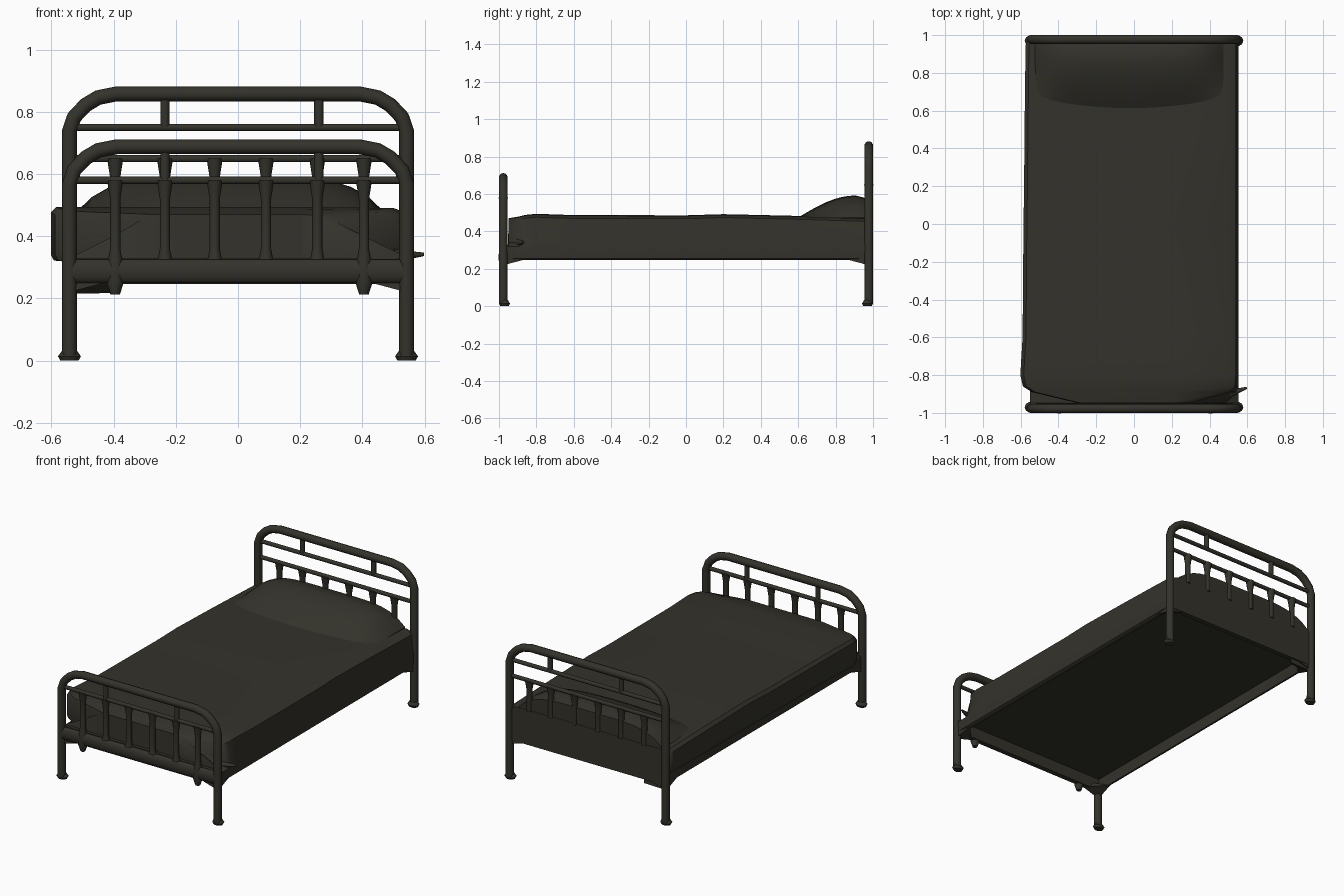
import bpy, bmesh, math

cube = bpy.data.objects.get("Cube")
if cube:
    bpy.data.objects.remove(cube, do_unlink=True)

# Single dark olive paint
paint = bpy.data.materials.new("dark_olive")
paint.use_nodes = True
COLOUR = (0.034, 0.032, 0.024, 1)
paint.diffuse_color = COLOUR
paint.node_tree.nodes["Principled BSDF"].inputs["Base Color"].default_value = COLOUR


def smooth(obj, angle=40):
    bpy.ops.object.select_all(action='DESELECT')
    obj.select_set(True)
    bpy.context.view_layer.objects.active = obj
    bpy.ops.object.shade_smooth_by_angle(angle=math.radians(angle))


def mesh_object(name, bm):
    bmesh.ops.recalc_face_normals(bm, faces=bm.faces)
    me = bpy.data.meshes.new(name)
    bm.to_mesh(me)
    bm.free()
    me.materials.append(paint)
    obj = bpy.data.objects.new(name, me)
    bpy.context.collection.objects.link(obj)
    smooth(obj)
    return obj


def tube(name, points, radii):
    """Round bar along points, with one radius or one per point."""
    if not isinstance(radii, (list, tuple)):
        radii = [radii] * len(points)
    cu = bpy.data.curves.new(name, 'CURVE')
    cu.dimensions = '3D'
    cu.bevel_depth = 1
    cu.bevel_resolution = 3
    cu.use_fill_caps = True
    sp = cu.splines.new('POLY')
    sp.points.add(len(points) - 1)
    for p, co, r in zip(sp.points, points, radii):
        p.co = (*co, 1)
        p.radius = r
    cu.materials.append(paint)
    obj = bpy.data.objects.new(name, cu)
    bpy.context.collection.objects.link(obj)
    bpy.ops.object.select_all(action='DESELECT')
    obj.select_set(True)
    bpy.context.view_layer.objects.active = obj
    bpy.ops.object.convert(target='MESH')
    obj = bpy.context.view_layer.objects.active
    smooth(obj, 50)
    return obj


def wedge(name, points):
    """Solid hull round a few points."""
    bm = bmesh.new()
    for p in points:
        bm.verts.new(p)
    bmesh.ops.convex_hull(bm, input=bm.verts)
    return mesh_object(name, bm)


LEG_X = 0.542
BAR_XS = (-0.395, -0.235, -0.075, 0.09, 0.255, 0.405)


def bedstead(end, y, top, upper_rail, bar_rail):
    # Bent outer tube: both legs and the top rail
    z = top - 0.022
    half = [(LEG_X, 0.015), (LEG_X, z - 0.12), (0.527, z - 0.075),
            (0.49, z - 0.036), (0.45, z - 0.012), (0.39, z)]
    path = [(x, y, h) for x, h in half] + [(-x, y, h) for x, h in reversed(half)]
    tube(end + "_frame", path, 0.024)

    for side, sx in (("left", 1), ("right", -1)):
        # Flared feet
        foot = tube(f"{end}_{side}_foot",
                    [(sx * LEG_X, 0, 0), (sx * LEG_X, 0, 0.014), (sx * LEG_X, 0, 0.032)],
                    [0.029, 0.037, 0.024])
        foot.scale.y = 0.82
        foot.location.y = y * 0.993
        # Gusset under each corner of the bed
        s = math.copysign(1, y)
        wedge(f"{end}_{side}_gusset",
              [(sx * 0.55, s * 0.985, 0.218), (sx * 0.55, s * 0.955, 0.225),
               (sx * 0.43, s * 0.98, 0.25), (sx * 0.54, s * 0.86, 0.25),
               (sx * 0.552, s * 0.98, 0.3), (sx * 0.45, s * 0.98, 0.29)])

    # Horizontal rails
    for name, h in {"upper": upper_rail, "bar": bar_rail}.items():
        if name == "upper" or h != upper_rail:
            tube(f"{end}_{name}_rail", [(-LEG_X, y, h), (LEG_X, y, h)], 0.0125)

    # Short posts under the top rail
    for x in (BAR_XS[1], 0.26):
        tube(end + "_top_post", [(x, y, upper_rail), (x, y, z)], 0.015)

    # Balusters, flared where they meet the rail
    for x in BAR_XS:
        pts = [(x, y, bar_rail), (x, y, bar_rail - 0.025), (x, y, bar_rail - 0.06)]
        rad = [0.026, 0.022, 0.0165]
        if end == "head":
            # Sunk into the bedding
            pts.append((x, y, 0.46))
            rad.append(0.0165)
        else:
            pts += [(x, y, 0.36), (x, y, 0.325)]
            rad += [0.0165, 0.023]
            if abs(x) > 0.35:
                # Outer ones end in drops
                pts += [(x, y, 0.25), (x, y, 0.212)]
                rad += [0.027, 0.015]
        tube(end + "_baluster", pts, rad)


bedstead("foot", -0.977, 0.71, 0.58, 0.58)
bedstead("head", 0.977, 0.88, 0.75, 0.65)

# Rounded rail along the bottom of the foot end
low = tube("foot_bottom_rail", [(-LEG_X, 0, 0), (LEG_X, 0, 0)], 0.04)
low.scale.y = 0.55
low.location = (0, -0.977, 0.288)

# Wide corner of cloth hanging at the back right
wedge("back_right_flap", [(-0.53, 0.975, 0.215), (-0.39, 0.975, 0.218), (-0.39, 0.975, 0.27),
                          (-0.53, 0.975, 0.27), (-0.53, 0.9, 0.25), (-0.42, 0.93, 0.25)])


# Base and covered mattress in one: cross-sections along the length,
# with the underside recessed between the side and end rails
def section(left, right, top, floor):
    low = min(0.34, top)
    high = max(top - 0.018, low)
    return [(-0.535, 0.246), (-0.548, 0.256), (-0.55, 0.318), (left + 0.01, 0.322),
            (left, low), (left, high), (left + 0.018, top), (-0.2, top),
            (0.2, top), (right - 0.04, top - 0.003), (right, high),
            (max(right, 0.4 + right * 0.28), low), (0.553, 0.318), (0.55, 0.256), (0.535, 0.246),
            (0.525, 0.246), (0.522, floor), (-0.522, floor), (-0.525, 0.246)]


RAIL, FLOOR = 0.247, 0.318
# y, right-hand edge, left-hand edge, top, underside
SECTIONS = [(-0.972, -0.54, 0.54, 0.33, RAIL), (-0.952, -0.54, 0.54, 0.33, RAIL),
            (-0.948, -0.3, 0.3, 0.47, RAIL), (-0.945, -0.312, 0.311, 0.471, FLOOR),
            (-0.89, -0.54, 0.51, 0.48, FLOOR),
            (-0.86, -0.588, 0.535, 0.488, FLOOR), (-0.8, -0.602, 0.54, 0.494, FLOOR),
            (-0.6, -0.59, 0.54, 0.487, FLOOR), (0, -0.585, 0.54, 0.486, FLOOR),
            (0.2, -0.582, 0.54, 0.492, FLOOR), (0.55, -0.579, 0.54, 0.484, FLOOR),
            (0.95, -0.574, 0.54, 0.472, FLOOR), (0.955, -0.571, 0.54, 0.472, RAIL),
            (0.985, -0.55, 0.53, 0.468, RAIL)]
bm = bmesh.new()
rings = [[bm.verts.new((x, y, z)) for x, z in section(l, r, t, f)] for y, l, r, t, f in SECTIONS]
for a, b in zip(rings, rings[1:]):
    for i in range(len(a)):
        j = (i + 1) % len(a)
        bm.faces.new((a[i], a[j], b[j], b[i]))
bm.faces.new(rings[0])
bm.faces.new(rings[-1])
mesh_object("covered_mattress", bm)

# Loose cover corner poking out at the front left
tube("cover_corner", [(0.5, -0.9, 0.34), (0.56, -0.88, 0.34), (0.597, -0.868, 0.342)],
     [0.02, 0.012, 0.006])


# Pillow under the cover
def rise(v):
    return 0.118 * math.sin(min(v / 0.8, 1) * math.pi / 2) - 0.02 * max(0, v - 0.8) / 0.2


bm = bmesh.new()
NX, NY = 18, 10
rows = []
for j in range(NY + 1):
    v = j / NY
    row = []
    for i in range(NX + 1):
        u = 2 * i / NX - 1
        front = 0.6 + 0.06 * u * u
        y = front + (0.983 - front) * v
        row.append(bm.verts.new((-0.025 + 0.5 * u, y, 0.474 + rise(v) * (1 - abs(u) ** 5))))
    rows.append(row)
for a, b in zip(rows, rows[1:]):
    for i in range(NX):
        bm.faces.new((a[i], a[i + 1], b[i + 1], b[i]))
# Tuck the rim down into the mattress
ext = bmesh.ops.extrude_edge_only(bm, edges=[e for e in bm.edges if e.is_boundary])
for g in ext["geom"]:
    if isinstance(g, bmesh.types.BMVert):
        g.co.z = 0.46
mesh_object("pillow", bm)
